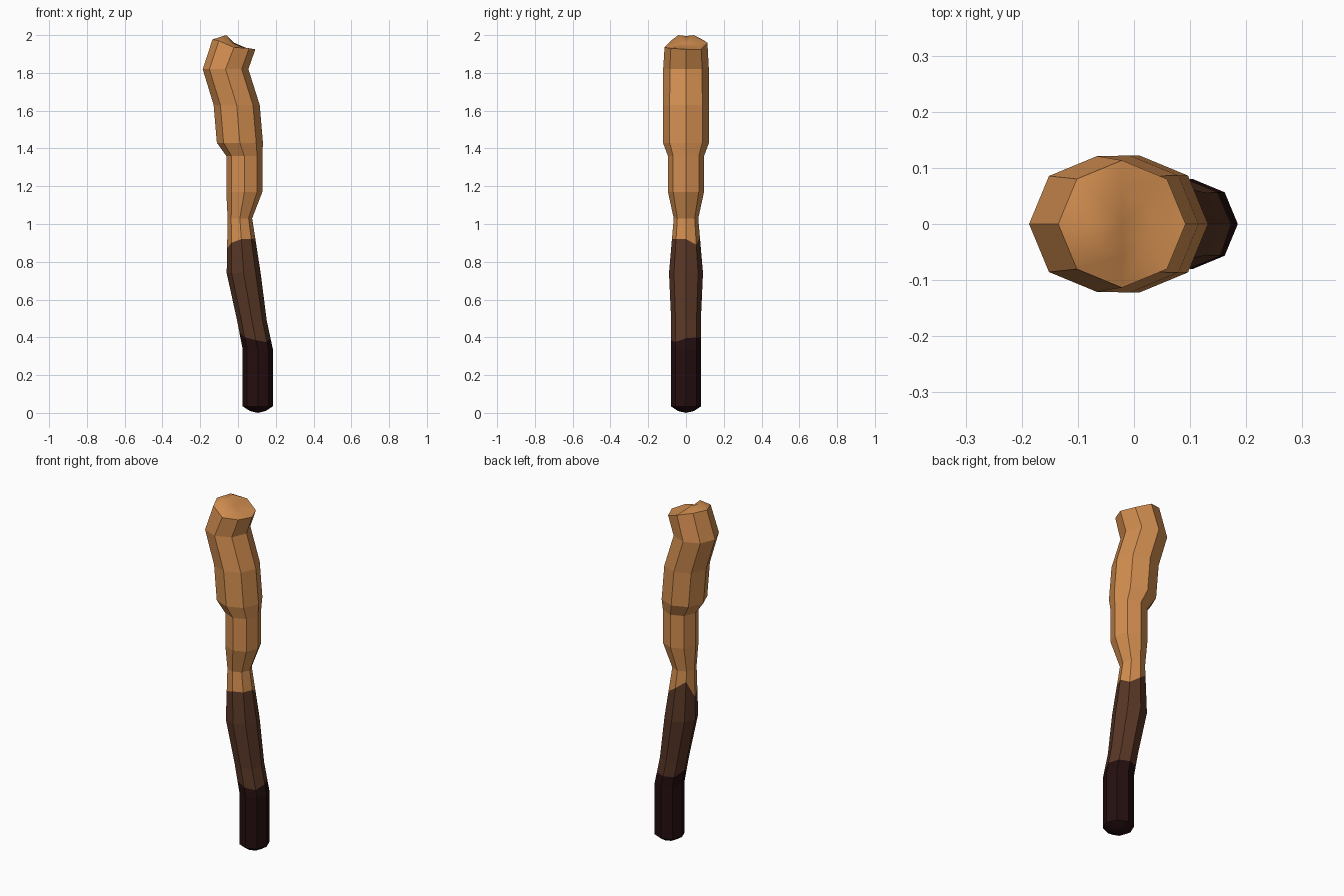
import bpy, bmesh, math
from mathutils import Vector

if "Cube" in bpy.data.objects:
    bpy.data.objects.remove(bpy.data.objects["Cube"])

SIDES = 8
DARK, BROWN, TAN = 0, 1, 2


def material(name, rgb):
    m = bpy.data.materials.new(name)
    m.diffuse_color = (*rgb, 1)
    m.use_nodes = True
    m.node_tree.nodes["Principled BSDF"].inputs["Base Color"].default_value = m.diffuse_color
    return m


# Main rings of the crooked stick: height, left x, right x
PROFILE = [(0.035, 0.025, 0.185), (0.335, 0.025, 0.185), (0.49, -0.005, 0.152),
           (0.74, -0.06, 0.12), (1.03, -0.055, 0.075), (1.17, -0.062, 0.129),
           (1.36, -0.062, 0.129), (1.43, -0.112, 0.132), (1.63, -0.129, 0.115),
           (1.82, -0.187, 0.055), (1.95, -0.135, 0.092)]

# Heights around the octagon (from +x towards +y)
LOWER_JOIN = [0.395, 0.40, 0.40, 0.40, 0.43, 0.40, 0.385, 0.375]
UPPER_JOIN = [0.92, 0.89, 0.93, 0.97, 0.87, 0.90, 0.92, 0.92]
TOP_RIM = [1.925, 1.925, 1.96, 1.98, 1.977, 1.97, 1.935, 1.93]
TOP_INNER = [1.932, 1.937, 1.955, 2.0, 1.995, 2.0, 1.95, 1.937]


def point(i, cx, r, z):
    a = 2 * math.pi * i / SIDES
    return Vector((cx + r * math.cos(a), r * math.sin(a), z))


def ring_at(level):
    z, left, right = PROFILE[level]
    return [point(i, (left + right) / 2, (right - left) / 2, z) for i in range(SIDES)]


def join_ring(low, high, heights):
    """Uneven colour border lying on the faces between two rings."""
    z0, z1 = PROFILE[low][0], PROFILE[high][0]
    return [a.lerp(b, (h - z0) / (z1 - z0))
            for a, b, h in zip(ring_at(low), ring_at(high), heights)]


bm = bmesh.new()


def bridge(a, b, colour, smooth=False):
    for i in range(SIDES):
        j = (i + 1) % SIDES
        f = bm.faces.new((a[i], a[j], b[j], b[i]))
        f.material_index, f.smooth = colour, smooth


def fan(ring, co, colour, smooth=False):
    tip = bm.verts.new(co)
    for i in range(SIDES):
        f = bm.faces.new((ring[i], ring[(i + 1) % SIDES], tip))
        f.material_index, f.smooth = colour, smooth


# Stick sides, with the colour borders slotted in between the main rings
rings = [ring_at(k) for k in range(len(PROFILE))]
for v, h in zip(rings[-1], TOP_RIM):
    v.z = h
rings.insert(4, join_ring(3, 4, UPPER_JOIN))
rings.insert(2, join_ring(1, 2, LOWER_JOIN))
loops = [[bm.verts.new(p) for p in r] for r in rings]
for k in range(len(loops) - 1):
    bridge(loops[k], loops[k + 1], DARK if k < 2 else BROWN if k < 5 else TAN)

# Wavy top end
cx = -0.0215
inner = [bm.verts.new(point(i, cx, 0.057, TOP_INNER[i])) for i in range(SIDES)]
bridge(loops[-1], inner, TAN, True)
fan(inner, (cx, 0, 1.957), TAN, True)

# Rounded charred bottom end
foot = [bm.verts.new(point(i, 0.105, 0.042, 0.01)) for i in range(SIDES)]
bridge(foot, loops[0], DARK, True)
fan(foot, (0.105, 0, 0), DARK, True)

bmesh.ops.recalc_face_normals(bm, faces=bm.faces)
mesh = bpy.data.meshes.new("wooden_stick")
bm.to_mesh(mesh)
bm.free()
for m in (material("charred dark brown", (0.018, 0.0045, 0.005)),
          material("scorched brown", (0.098, 0.038, 0.019)),
          material("tan wood", (0.645, 0.27, 0.08))):
    mesh.materials.append(m)
stick = bpy.data.objects.new("wooden_stick", mesh)
bpy.context.collection.objects.link(stick)
